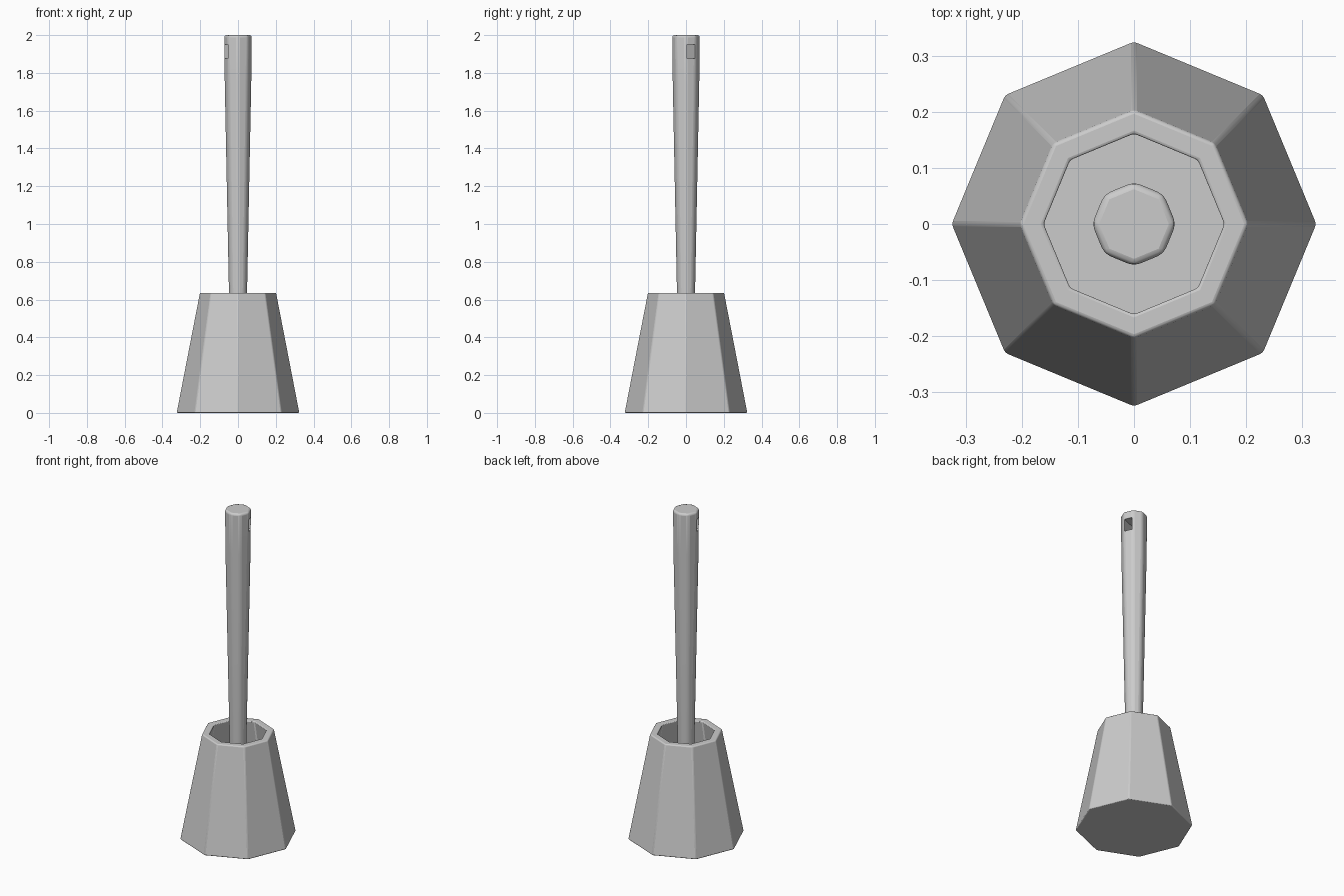
import bpy, bmesh, math

if "Cube" in bpy.data.objects:
    bpy.data.objects.remove(bpy.data.objects["Cube"])


def octagon_loft(name, profile, bevel):
    """Loft octagon rings (radius, z) and cap both ends."""
    bm = bmesh.new()
    rings = []
    for r, z in profile:
        rings.append([bm.verts.new((r * math.cos(i * math.pi / 4),
                                    r * math.sin(i * math.pi / 4), z)) for i in range(8)])
    for a, b in zip(rings, rings[1:]):
        for i in range(8):
            j = (i + 1) % 8
            bm.faces.new((a[i], a[j], b[j], b[i]))
    bm.faces.new(rings[0][::-1])
    bm.faces.new(rings[-1])
    bmesh.ops.recalc_face_normals(bm, faces=bm.faces)
    me = bpy.data.meshes.new(name)
    bm.to_mesh(me)
    bm.free()
    ob = bpy.data.objects.new(name, me)
    bpy.context.collection.objects.link(ob)
    mod = ob.modifiers.new("Soft edges", 'BEVEL')
    mod.width = bevel
    mod.segments = 3
    mod.limit_method = 'ANGLE'
    mod.angle_limit = math.radians(25)
    return ob


def smooth(ob):
    bpy.ops.object.select_all(action='DESELECT')
    ob.select_set(True)
    bpy.context.view_layer.objects.active = ob
    bpy.ops.object.shade_smooth_by_angle(angle=math.radians(30))


# Hollow tapered holder: outside wall, rim, inside wall, floor
holder = octagon_loft("brush_holder", [(0.326, 0), (0.203, 0.635), (0.16, 0.635), (0.275, 0.04)], 0.006)
smooth(holder)

# Handle, widening upwards, standing on the holder floor
handle = octagon_loft("brush_handle", [(0.04, 0.04), (0.05, 0.6), (0.073, 1.75), (0.075, 2.0)], 0.012)

# Hanging hole straight through one pair of opposite handle faces
bpy.ops.mesh.primitive_cube_add(size=1, location=(0, 0, 1.9125),
                                rotation=(0, 0, math.radians(22.5)))
cutter = bpy.context.object
cutter.name = "hanging_hole_cutter"
cutter.scale = (0.4, 0.046, 0.075)
cutter.hide_render = True
cutter.display_type = 'WIRE'
cut = handle.modifiers.new("Hanging hole", 'BOOLEAN')
cut.operation = 'DIFFERENCE'
cut.object = cutter
cut.solver = 'EXACT'
smooth(handle)
cutter.hide_set(True)
